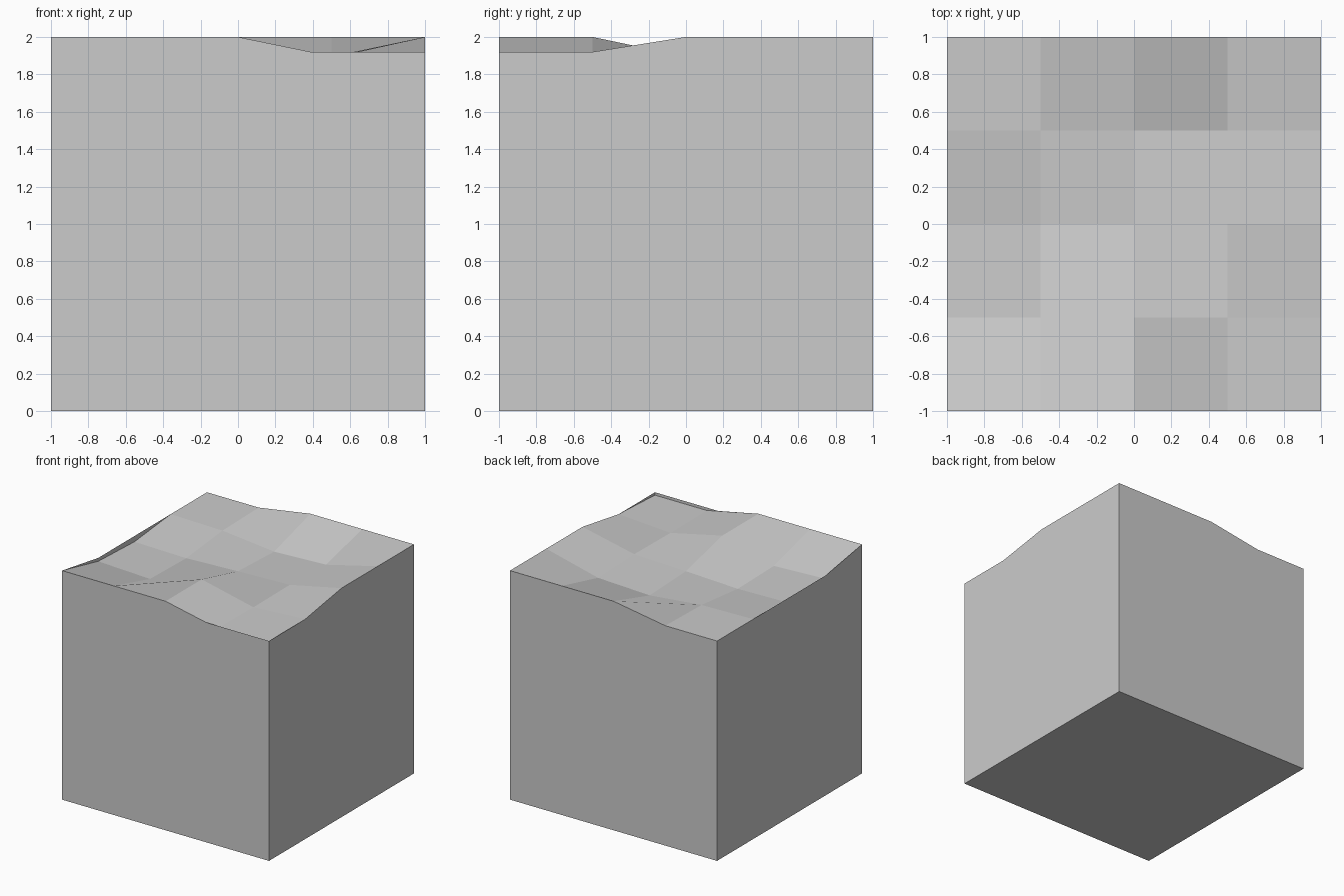
import bpy, bmesh

if "Cube" in bpy.data.objects:
    bpy.data.objects.remove(bpy.data.objects["Cube"])


def make_object(name, bm):
    mesh = bpy.data.meshes.new(name)
    bm.to_mesh(mesh)
    bm.free()
    obj = bpy.data.objects.new(name, mesh)
    bpy.context.collection.objects.link(obj)
    return obj


# Uneven ground on top: rows run front to back, columns left to right
heights = [
    [2.00, 2.00, 2.00, 1.895, 1.895],
    [1.89, 1.87, 2.00, 1.89, 1.92],
    [1.87, 1.86, 1.88, 1.895, 2.00],
    [1.92, 1.91, 1.86, 1.88, 2.00],
    [1.92, 1.92, 2.00, 2.00, 2.00],
]
bm = bmesh.new()
grid = [[bm.verts.new((-1 + i * 0.5, -1 + j * 0.5, z)) for i, z in enumerate(row)]
        for j, row in enumerate(heights)]
for j in range(4):
    for i in range(4):
        bm.faces.new((grid[j][i], grid[j][i + 1], grid[j + 1][i + 1], grid[j + 1][i]))
make_object("ground_surface", bm)

# Block walls: top-edge profile of each side as (distance along side, height)
walls = [
    (lambda t: (t, -1), [(-1, 2), (0, 2), (0.39, 1.92), (1, 1.92)], False),
    (lambda t: (1, t), [(-1, 1.92), (-0.5, 1.92), (0, 2), (1, 2)], False),
    (lambda t: (t, 1), [(-1, 1.92), (-0.5, 1.92), (0, 2), (1, 2)], True),
    (lambda t: (-1, t), [(-1, 2), (-0.5, 1.92), (1, 1.92)], True),
]
bm = bmesh.new()
for place, profile, flip in walls:
    outline = [(-1, 0), (1, 0)] + profile[::-1]
    if flip:
        outline.reverse()
    bm.faces.new([bm.verts.new((*place(t), z)) for t, z in outline])

# Block underside
bm.faces.new([bm.verts.new((x, y, 0)) for x, y in ((-1, -1), (-1, 1), (1, 1), (1, -1))])
bmesh.ops.remove_doubles(bm, verts=bm.verts, dist=0.001)
make_object("earth_block", bm)
